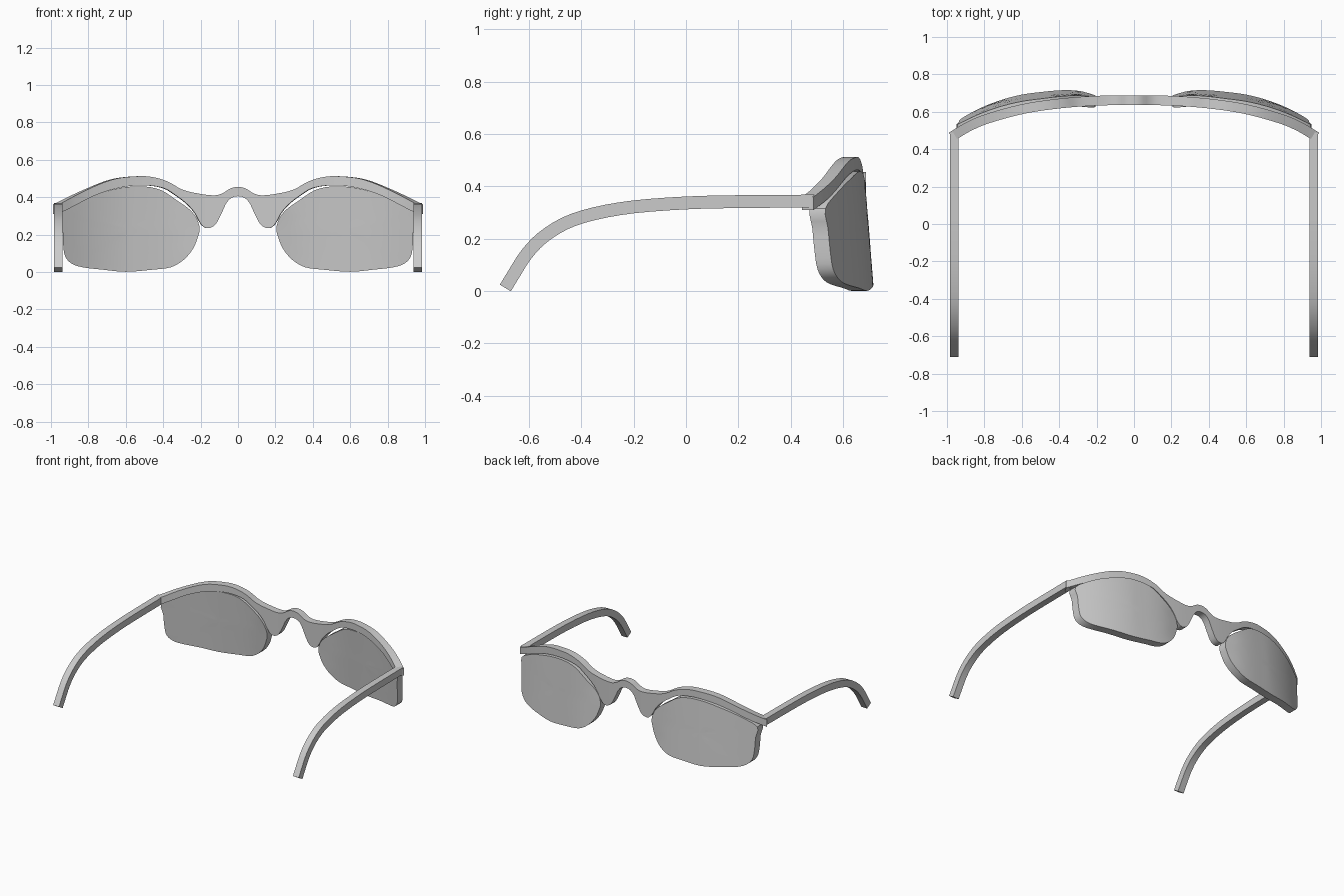
import bpy, bmesh, math
from mathutils import Vector

if "Cube" in bpy.data.objects:
    bpy.data.objects.remove(bpy.data.objects["Cube"])


def curve_fn(pts):
    """Smooth function through (x, value) points."""
    def slope(i):
        a, b = pts[max(i - 1, 0)], pts[min(i + 1, len(pts) - 1)]
        return 0 if i == 0 else (b[1] - a[1]) / (b[0] - a[0])

    def f(x):
        x = min(max(x, pts[0][0]), pts[-1][0])
        i = max(k for k in range(len(pts) - 1) if pts[k][0] <= x)
        (x0, y0), (x1, y1) = pts[i], pts[i + 1]
        h = x1 - x0
        t = (x - x0) / h
        return (y0 * (1 + 2 * t) * (1 - t) ** 2 + slope(i) * h * t * (1 - t) ** 2
                + y1 * t * t * (3 - 2 * t) + slope(i + 1) * h * t * t * (t - 1))
    return f


def smooth_path(pts, steps, closed):
    """Catmull-Rom samples through 2D points."""
    n, out = len(pts), []
    pts = [Vector(p) for p in pts]
    get = (lambda i: pts[i % n]) if closed else (lambda i: pts[min(max(i, 0), n - 1)])
    for i in range(n if closed else n - 1):
        a, b, c, d = (get(i + k) for k in (-1, 0, 1, 2))
        for s in range(steps):
            t = s / steps
            out.append(0.5 * (2 * b + (c - a) * t + (2 * a - 5 * b + 4 * c - d) * t ** 2
                              + (3 * b - a - 3 * c + d) * t ** 3))
    return out if closed else out + [pts[-1]]


def finish(bm, name, mirror=False, angle=35):
    bmesh.ops.recalc_face_normals(bm, faces=bm.faces)
    me = bpy.data.meshes.new(name)
    bm.to_mesh(me)
    bm.free()
    ob = bpy.data.objects.new(name, me)
    bpy.context.collection.objects.link(ob)
    bpy.ops.object.select_all(action='DESELECT')
    ob.select_set(True)
    bpy.context.view_layer.objects.active = ob
    bpy.ops.object.shade_smooth_by_angle(angle=math.radians(angle))
    if mirror:
        ob.modifiers.new("Mirror", 'MIRROR').use_mirror_merge = False
    return ob


def loft(bm, sections):
    """Skin a list of closed sections and cap both ends."""
    rings = [[bm.verts.new(p) for p in s] for s in sections]
    for a, b in zip(rings, rings[1:]):
        for k in range(len(a)):
            j = (k + 1) % len(a)
            bm.faces.new((a[k], a[j], b[j], b[k]))
    bm.faces.new(rings[0])
    bm.faces.new(rings[-1])


# Brow frame with nose bridge, swept along the wrapped front
top = curve_fn([(0, .455), (.04, .447), (.08, .422), (.12, .41), (.2, .417), (.3, .44),
                (.38, .483), (.46, .507), (.54, .512), (.68, .495), (.84, .433), (.99, .36)])
low = curve_fn([(0, .405), (.03, .399), (.06, .373), (.09, .31), (.12, .255), (.15, .236),
                (.18, .238), (.205, .262), (.23, .31), (.27, .358), (.33, .405), (.4, .447),
                (.5, .463), (.6, .458), (.7, .437), (.8, .401), (.9, .353), (.99, .31)])
front = curve_fn([(0, .688), (.2, .685), (.4, .67), (.6, .64), (.8, .585), (.9, .542), (.99, .488)])
sections = []
N = 60
for i in range(-N, N + 1):
    x = .99 * i / N
    u, e = abs(x), .01
    s = (front(min(u + e, .99)) - front(u - e if u > e else u)) / \
        (min(u + e, .99) - (u - e if u > e else u))
    s = s * (1 if x > 0 else -1) if i else 0
    n = Vector((-s, 1)).normalized() * .052
    y = front(u)
    sections.append([(x, y, top(u)), (x, y, low(u)),
                     (x - n.x, y - n.y, low(u)), (x - n.x, y - n.y, top(u))])
bm = bmesh.new()
loft(bm, sections)
finish(bm, "brow_frame")

# Lenses: outline filled with concentric rings on a curved, tilted surface
outline = smooth_path([(.205, .23), (.215, .185), (.24, .125), (.29, .065), (.36, .025), (.46, .012),
                       (.6, .001), (.72, .012), (.83, .025), (.89, .045), (.925, .085), (.935, .15),
                       (.938, .24), (.945, .315), (.85, .376), (.75, .417), (.62, .451), (.5, .457),
                       (.41, .437), (.33, .385), (.26, .335), (.22, .285)], 3, True)
lens_y = curve_fn([(.2, .705), (.3, .717), (.4, .716), (.5, .706), (.6, .692), (.7, .667),
                   (.8, .631), (.88, .593), (.95, .555)])
centre = Vector((.58, .23))
bm = bmesh.new()


def lens_vert(p, back):
    return bm.verts.new((p.x, lens_y(p.x) - .08 * p.y - back, p.y))


rims = []
for back in (0, .06):
    rings = [[lens_vert(centre.lerp(p, r / 6), back) for p in outline] for r in range(1, 7)]
    mid = lens_vert(centre, back)
    m = len(outline)
    for k in range(m):
        j = (k + 1) % m
        bm.faces.new((mid, rings[0][k], rings[0][j]))
        for a, b in zip(rings, rings[1:]):
            bm.faces.new((a[k], b[k], b[j], a[j]))
    rims.append(rings[-1])
for k in range(m):
    j = (k + 1) % m
    bm.faces.new((rims[0][k], rims[0][j], rims[1][j], rims[1][k]))
finish(bm, "lenses", mirror=True)

# Temple arms: square bar bending down behind the ear
path = smooth_path([(.49, .344), (.2, .342), (0, .337), (-.2, .322), (-.35, .296), (-.46, .26),
                    (-.55, .203), (-.61, .14), (-.655, .07), (-.69, .012)], 3, False)
sections = []
for i, p in enumerate(path):
    d = (path[min(i + 1, len(path) - 1)] - path[max(i - 1, 0)]).normalized()
    n = Vector((-d.y, d.x)) * .0245
    a, b = p + n, p - n
    sections.append([(.938, a.x, a.y), (.985, a.x, a.y), (.985, b.x, b.y), (.938, b.x, b.y)])
bm = bmesh.new()
loft(bm, sections)
finish(bm, "temple_arms", mirror=True)
